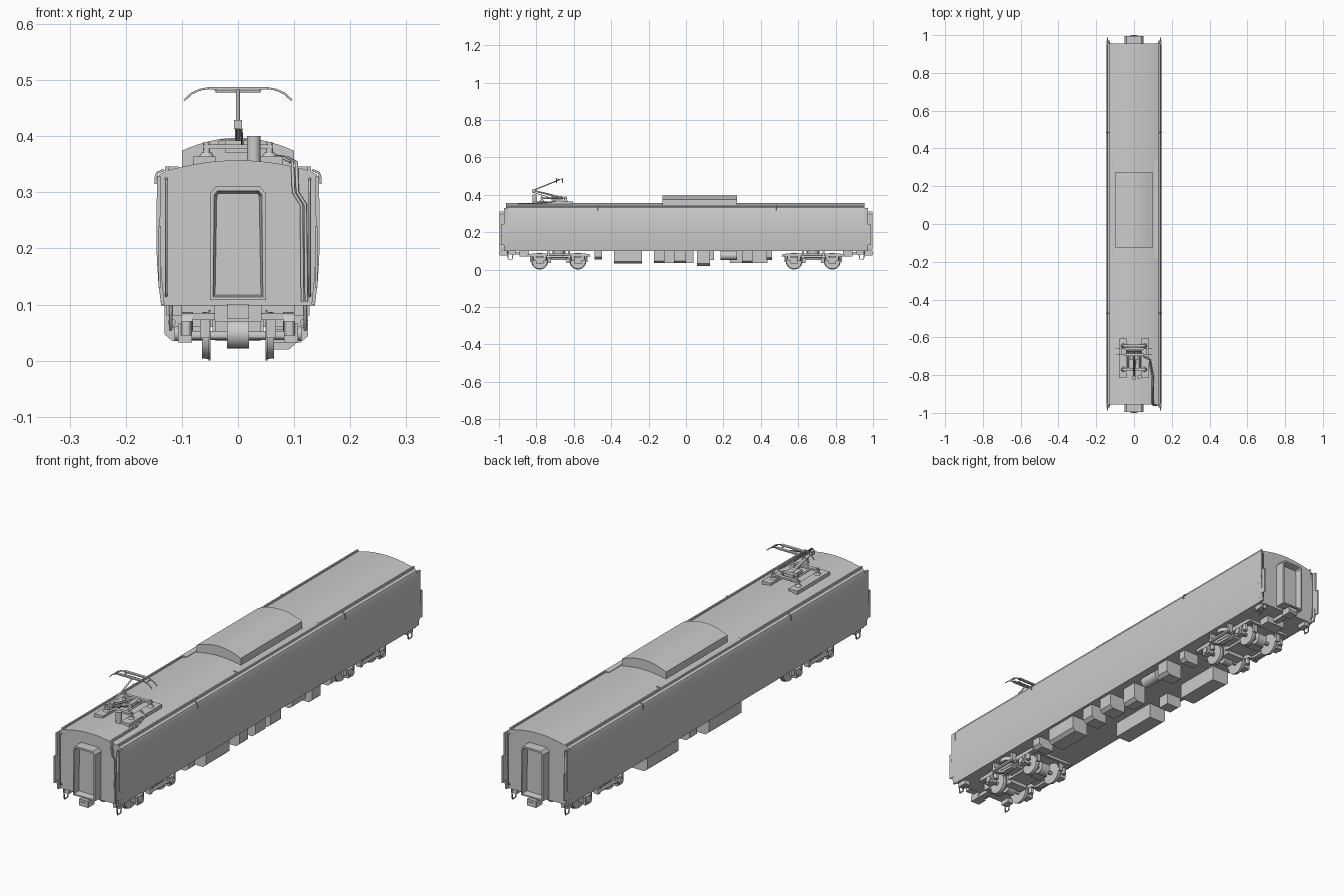
import bpy, bmesh, math
from mathutils import Vector


def finish(name, bm, smooth=False):
    bmesh.ops.recalc_face_normals(bm, faces=bm.faces[:])
    me = bpy.data.meshes.new(name)
    bm.to_mesh(me)
    bm.free()
    ob = bpy.data.objects.new(name, me)
    bpy.context.collection.objects.link(ob)
    if smooth:
        bpy.ops.object.select_all(action='DESELECT')
        ob.select_set(True)
        bpy.context.view_layer.objects.active = ob
        bpy.ops.object.shade_smooth_by_angle(angle=math.radians(30))
    return ob


def prism(name, pts, t0, t1, axis='y', smooth=False, recess=None):
    # extrude a closed profile (xz along y, or yz along x)
    bm = bmesh.new()
    place = (lambda a, b, t: (a, t, b)) if axis == 'y' else (lambda a, b, t: (t, a, b))
    lo = [bm.verts.new(place(a, b, t0)) for a, b in pts]
    hi = [bm.verts.new(place(a, b, t1)) for a, b in pts]
    n = len(pts)
    bm.faces.new(lo)
    cap = bm.faces.new(hi)
    for i in range(n):
        bm.faces.new((lo[i], lo[(i + 1) % n], hi[(i + 1) % n], hi[i]))
    if recess:
        bmesh.ops.recalc_face_normals(bm, faces=bm.faces[:])
        bmesh.ops.inset_region(bm, faces=[cap], thickness=recess[0])
        bmesh.ops.inset_region(bm, faces=[cap], thickness=0.005, depth=-recess[1])
    return finish(name, bm, smooth)


def box(name, x0, x1, y0, y1, z0, z1):
    return prism(name, [(x0, z0), (x1, z0), (x1, z1), (x0, z1)], y0, y1)


def cyl(name, a, b, r, r2=None, seg=24):
    a, b = Vector(a), Vector(b)
    bm = bmesh.new()
    bmesh.ops.create_cone(bm, cap_ends=True, segments=seg, radius1=r,
                          radius2=r if r2 is None else r2, depth=(b - a).length)
    rot = Vector((0, 0, 1)).rotation_difference(b - a).to_matrix()
    for v in bm.verts:
        v.co = rot @ v.co + (a + b) / 2
    return finish(name, bm, True)


def tube(name, pts, r):
    cu = bpy.data.curves.new(name, 'CURVE')
    cu.dimensions = '3D'
    cu.bevel_depth = r
    cu.bevel_resolution = 1
    cu.use_fill_caps = True
    sp = cu.splines.new('POLY')
    sp.points.add(len(pts) - 1)
    for p, c in zip(sp.points, pts):
        p.co = (*c, 1)
    ob = bpy.data.objects.new(name, cu)
    bpy.context.collection.objects.link(ob)


def mirrored(half):
    return half + [(-a, b) for a, b in reversed(half) if a > 0]


def roof_z(x):
    return 0.357 - 0.019 * (x / 0.128) ** 2


# car body with curved roof and inward-curving lower sides
half = [(0.137, 0.098), (0.139, 0.115), (0.142, 0.14), (0.1445, 0.18), (0.145, 0.22),
        (0.144, 0.322), (0.140, 0.332), (0.130, 0.337)]
half += [(0.128 * (1 - i / 8), roof_z(0.128 * (1 - i / 8))) for i in range(9)]
prism('car_body', mirrored(half), -0.955, 0.955, smooth=True)

# roof equipment housing
ac = [(0.1, 0.345), (0.1, 0.374)]
ac += [(0.1 * (1 - i / 8), 0.397 - 0.023 * (1 - i / 8) ** 2) for i in range(9)]
prism('roof_cooling_unit', mirrored(ac), -0.125, 0.272, smooth=True)

for s in (-1, 1):
    # gutters, roof walk strips and side drain spouts
    box('roof_gutter', s * 0.124, s * 0.13, -0.955, 0.955, 0.334, 0.346)
    box('roof_walk_strip', s * 0.106, s * 0.126, -0.18, 0.345, 0.34, 0.346)
    for y in (-0.47, 0.485):
        tube('drain_spout', [(s * 0.132, y, 0.34), (s * 0.144, y, 0.335),
                             (s * 0.147, y, 0.325), (s * 0.147, y, 0.315)], 0.0025)
    for e in (-1, 1):
        # corner sheets extending past the end wall, with outer fairing plates
        sheet = [(s * 0.131, 0.1), (s * 0.137, 0.1), (s * 0.142, 0.14), (s * 0.1455, 0.2),
                 (s * 0.1445, 0.328), (s * 0.138, 0.328), (s * 0.139, 0.2), (s * 0.135, 0.14)]
        prism('corner_sheet', sheet, e * 0.95, e * 0.972)
        box('corner_plate', s * 0.137, s * 0.142, e * 0.965, e * 0.988, 0.13, 0.24)
        tube('end_handrail', [(s * 0.128, e * 0.955, 0.325), (s * 0.128, e * 0.966, 0.32),
                              (s * 0.128, e * 0.966, 0.12), (s * 0.128, e * 0.955, 0.115)], 0.002)
        box('end_step', s * 0.1, s * 0.127, e * 0.91, e * 0.95, 0.08, 0.099)
        tube('end_bracket', [(s * 0.12, e * 0.92, 0.098), (s * 0.12, e * 0.93, 0.055),
                             (s * 0.12, e * 0.95, 0.055), (s * 0.12, e * 0.955, 0.098)], 0.003)

for e in (-1, 1):
    # recessed gangway hood
    hood = mirrored([(0.05, 0.108), (0.05, 0.298), (0.04, 0.31)])
    prism('gangway', hood, e * 0.95, e * 0.996, recess=(0.008, 0.026))
    # coupler and its mount
    box('coupler_head', -0.02, 0.02, e * 0.955, e * 0.998, 0.074, 0.101)
    box('coupler_face', -0.012, 0.012, e * 0.99, e * 1.0, 0.082, 0.092)
    box('coupler_shank', -0.012, 0.012, e * 0.87, e * 0.96, 0.08, 0.095)
    box('coupler_mount', -0.042, 0.042, e * 0.84, e * 0.89, 0.07, 0.1)

# end-wall cables
for k, y in ((0.0, -0.958), (0.007, -0.961)):
    tube('power_cable', [(0.05 + k, -0.7, 0.366), (0.08 + k, -0.72, 0.362), (0.095 + k, -0.8, 0.354),
                         (0.097 + k, y, 0.354), (0.099 + k, y, 0.3), (0.113 + k, y, 0.278),
                         (0.115 + k, y, 0.105)], 0.003)

# bogies
for c in (-0.68, 0.68):
    box('bogie_bolster', -0.105, 0.105, c - 0.035, c + 0.035, 0.06, 0.1)
    box('bogie_centre_frame', -0.045, 0.045, c - 0.055, c + 0.055, 0.05, 0.085)
    for e in (-1, 1):
        y = c + e * 0.102
        cyl('axle', (-0.105, y, 0.045), (0.105, y, 0.045), 0.008, seg=12)
        cyl('gear_case', (-0.02, y, 0.048), (0.02, y, 0.048), 0.026)
        box('traction_motor', -0.04, 0.04, y - e * 0.06, y - e * 0.02, 0.035, 0.075)
        box('frame_end_beam', -0.1, 0.1, y + e * 0.05, y + e * 0.062, 0.072, 0.084)
        for s in (-1, 1):
            cyl('wheel', (s * 0.052, y, 0.045), (s * 0.064, y, 0.045), 0.042, 0.041, 32)
            cyl('wheel_flange', (s * 0.049, y, 0.045), (s * 0.053, y, 0.045), 0.045, seg=32)
            box('axle_box', s * 0.082, s * 0.107, y - 0.019, y + 0.019, 0.032, 0.066)
            cyl('axle_box_cover', (s * 0.104, y, 0.048), (s * 0.113, y, 0.048), 0.013, seg=16)
            for d in (-0.026, 0.026):
                cyl('axle_spring', (s * 0.092, y + d, 0.045), (s * 0.092, y + d, 0.078), 0.01, seg=12)
            box('brake_block', s * 0.05, s * 0.068, y + e * 0.044, y + e * 0.052, 0.04, 0.08)
    for s in (-1, 1):
        frame = [(0.17, 0.07), (0.162, 0.084), (0.05, 0.087)]
        low = [(0.03, 0.05), (0.055, 0.064), (0.08, 0.07)]
        pts = low + frame
        pts = [(c + a, b) for a, b in pts] + [(c - a, b) for a, b in reversed(pts)]
        prism('bogie_side_frame', pts, s * 0.08, s * 0.102, axis='x')
        cyl('air_spring', (s * 0.09, c, 0.082), (s * 0.09, c, 0.1), 0.034)
        cyl('yaw_damper', (s * 0.118, c - 0.065, 0.068), (s * 0.118, c + 0.065, 0.068), 0.007, seg=12)
        for d in (-0.055, 0.055):
            box('damper_bracket', s * 0.1, s * 0.123, c + d - 0.006, c + d + 0.006, 0.058, 0.1)

# underfloor equipment boxes: side, y range, bottom, outer x
for s, y0, y1, z, x in ((1, -0.49, -0.45, 0.055, 0.12), (1, -0.385, -0.235, 0.032, 0.125),
                        (1, -0.17, -0.115, 0.035, 0.125), (1, -0.065, 0.0, 0.035, 0.125),
                        (1, 0.06, 0.128, 0.02, 0.105), (1, 0.3, 0.355, 0.035, 0.125),
                        (1, 0.43, 0.46, 0.052, 0.12), (-1, -0.17, 0.04, 0.035, 0.131),
                        (-1, 0.1, 0.15, 0.05, 0.12), (-1, 0.235, 0.435, 0.035, 0.131)):
    prism('underfloor_box', [(s * 0.05, 0.1), (s * 0.05, z), (s * (x - 0.014), z),
                             (s * x, z + 0.012), (s * x, 0.1)], y0, y1)
cyl('air_tank', (0.095, 0.185, 0.075), (0.095, 0.272, 0.075), 0.023)

# pantograph: planks, insulators and base frame
for s in (-1, 1):
    box('pantograph_plank', s * 0.04, s * 0.08, -0.815, -0.605, 0.346, 0.364)
    for y in (-0.77, -0.645):
        cyl('insulator', (s * 0.056, y, 0.362), (s * 0.056, y, 0.39), 0.007, 0.005, 12)
        cyl('insulator_skirt', (s * 0.056, y, 0.364), (s * 0.056, y, 0.371), 0.013, 0.009, 12)
    tube('base_rail', [(s * 0.03, -0.77, 0.381), (s * 0.03, -0.635, 0.381)], 0.004)
for y in (-0.77, -0.645):
    box('base_crossbar', -0.062, 0.062, y - 0.007, y + 0.007, 0.377, 0.385)
cyl('surge_arrester', (0.028, -0.81, 0.355), (0.028, -0.81, 0.4), 0.012)
box('raising_mechanism', -0.022, 0.022, -0.72, -0.66, 0.37, 0.392)
cyl('main_shaft', (-0.035, -0.675, 0.388), (0.035, -0.675, 0.388), 0.006, seg=12)
# folding arms and knuckle
tube('lower_arm', [(0, -0.675, 0.388), (0, -0.815, 0.422)], 0.005)
tube('control_rod', [(0.008, -0.72, 0.382), (0.006, -0.822, 0.414)], 0.002)
box('knuckle_joint', -0.007, 0.007, -0.824, -0.806, 0.413, 0.429)
tube('upper_arm', [(0, -0.815, 0.424), (0, -0.675, 0.481)], 0.0035)
tube('head_crossbar', [(-0.04, -0.675, 0.48), (0.04, -0.675, 0.48)], 0.0025)
# collector head with curved horns
horn = [(0.05, 0.486), (0.068, 0.483), (0.083, 0.476), (0.096, 0.464)]
for y in (-0.692, -0.66):
    tube('collector_horn', [(-a, y, b) for a, b in reversed(horn)] + [(a, y, b) for a, b in horn], 0.002)
    box('contact_strip', -0.053, 0.053, y - 0.006, y + 0.006, 0.483, 0.488)
for x in (-0.04, 0.04, -0.068, 0.068):
    tube('collector_tie', [(x, -0.692, 0.482), (x, -0.66, 0.482)], 0.002)
